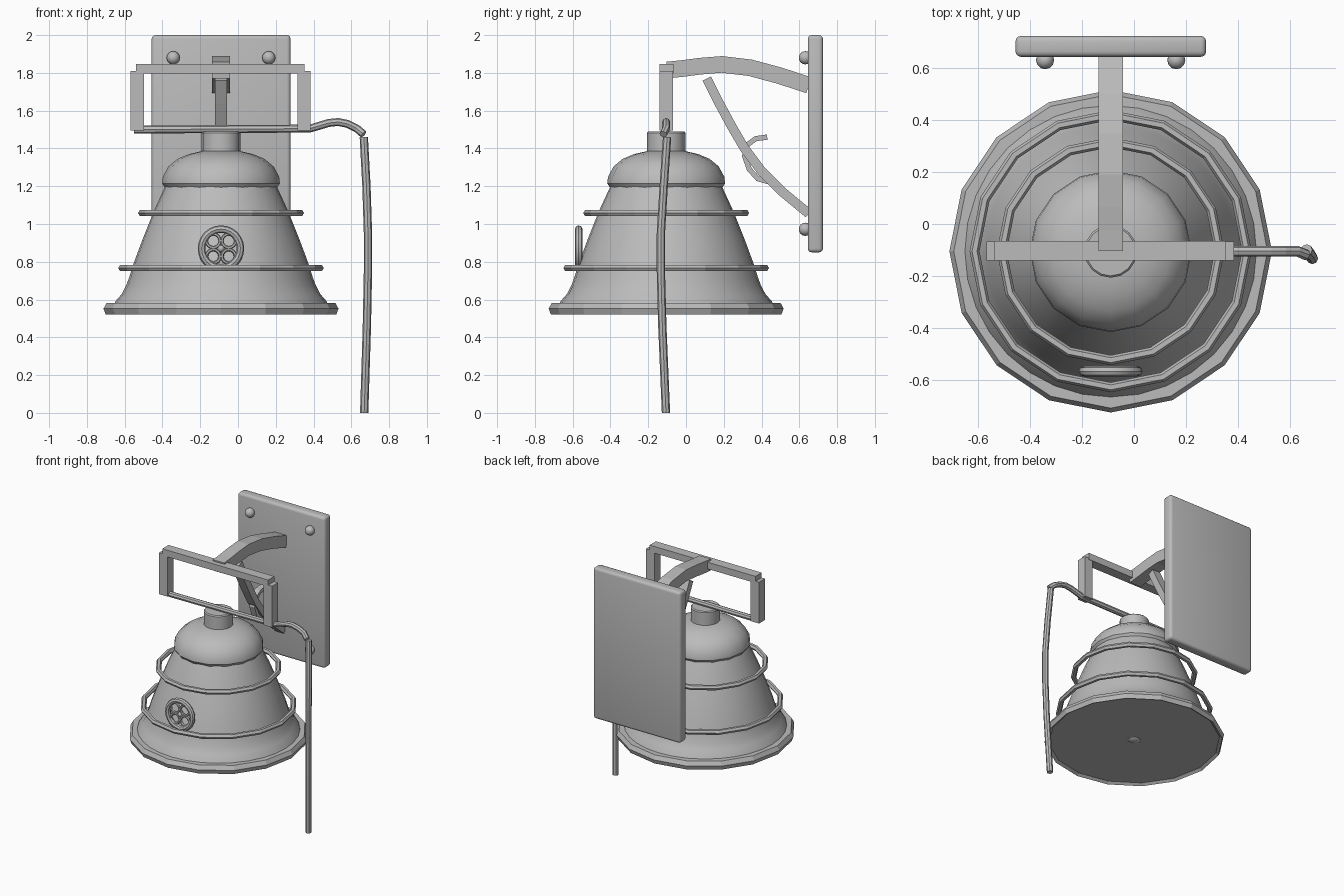
import bpy, bmesh, math
from mathutils import Vector

if "Cube" in bpy.data.objects:
    bpy.data.objects.remove(bpy.data.objects["Cube"])

CX, CY = -0.09, -0.105          # bell axis
metal = bpy.data.materials.new("grey_metal")
metal.diffuse_color = (0.5, 0.5, 0.5, 1)
metal.use_nodes = True
metal.node_tree.nodes["Principled BSDF"].inputs["Base Color"].default_value = metal.diffuse_color


def finish(name, bm, smooth=None):
    bmesh.ops.recalc_face_normals(bm, faces=bm.faces)
    me = bpy.data.meshes.new(name)
    bm.to_mesh(me)
    bm.free()
    ob = bpy.data.objects.new(name, me)
    bpy.context.collection.objects.link(ob)
    me.materials.append(metal)
    if smooth:
        bpy.ops.object.select_all(action='DESELECT')
        ob.select_set(True)
        bpy.context.view_layer.objects.active = ob
        bpy.ops.object.shade_smooth_by_angle(angle=math.radians(smooth))
    return ob


def skin(bm, rings, cap=True, loop=False):
    """Bridge a list of equal vertex loops."""
    vs = [[bm.verts.new(p) for p in r] for r in rings]
    n = len(vs[0])
    for i in range(len(vs) if loop else len(vs) - 1):
        a, b = vs[i], vs[(i + 1) % len(vs)]
        for j in range(n):
            k = (j + 1) % n
            bm.faces.new((a[j], a[k], b[k], b[j]))
    if cap and not loop:
        bm.faces.new(vs[0])
        bm.faces.new(vs[-1])


def lathe(name, profile, n, smooth=None):
    bm = bmesh.new()
    skin(bm, [[(CX + r * math.cos(2 * math.pi * j / n), CY + r * math.sin(2 * math.pi * j / n), z)
               for j in range(n)] for r, z in profile])
    return finish(name, bm, smooth)


def box(name, lo, hi, bevel=0):
    bm = bmesh.new()
    bmesh.ops.create_cube(bm, size=1)
    for v in bm.verts:
        v.co = [l + (c + 0.5) * (h - l) for c, l, h in zip(v.co, lo, hi)]
    if bevel:
        bmesh.ops.bevel(bm, geom=bm.edges[:], offset=bevel, segments=3, profile=0.5, affect='EDGES')
    return finish(name, bm, 40 if bevel else None)


def sweep(name, pts, section, side, smooth=None):
    """Sweep a (side, normal) section along a path."""
    pts = [Vector(p) for p in pts]
    bm, rings = bmesh.new(), []
    for i, p in enumerate(pts):
        t = (pts[min(i + 1, len(pts) - 1)] - pts[max(i - 1, 0)]).normalized()
        u = Vector(side)
        u = (u - t * u.dot(t)).normalized()
        w = t.cross(u)
        rings.append([p + u * a + w * b for a, b in section])
    skin(bm, rings)
    return finish(name, bm, smooth)


def circle(r, n):
    return [(r * math.cos(2 * math.pi * i / n), r * math.sin(2 * math.pi * i / n)) for i in range(n)]


def rect(w, h):
    return [(-w / 2, -h / 2), (w / 2, -h / 2), (w / 2, h / 2), (-w / 2, h / 2)]


def torus(name, centre, R, r, n, m, axis, smooth=None):
    bm, rings = bmesh.new(), []
    for i in range(n):
        a = 2 * math.pi * i / n
        ring = []
        for x, h in circle(r, m):
            p = ((R + x) * math.cos(a), (R + x) * math.sin(a), h)
            ring.append(Vector(centre) + Vector(p if axis == 'z' else (p[0], p[2], p[1])))
        rings.append(ring)
    skin(bm, rings, loop=True)
    return finish(name, bm, smooth)


def ball(name, centre, radii):
    bm = bmesh.new()
    bmesh.ops.create_uvsphere(bm, u_segments=12, v_segments=8, radius=1)
    for v in bm.verts:
        v.co = [c + r * k for c, r, k in zip(centre, radii, v.co)]
    return finish(name, bm, 40)


# Bell
lathe("bell_body", [(0.57, 0.56), (0.56, 0.59), (0.525, 0.63), (0.502, 0.675), (0.485, 0.72), (0.467, 0.78),
                    (0.415, 0.92), (0.355, 1.07), (0.295, 1.2), (0.27, 1.25)], 32, 30)
lathe("bell_rim", [(0.59, 0.535), (0.61, 0.52), (0.622, 0.552), (0.605, 0.583), (0.56, 0.583)], 16)
lathe("bell_dome", [(0.25, 1.17), (0.295, 1.19), (0.312, 1.215), (0.308, 1.25), (0.278, 1.305),
                    (0.23, 1.345), (0.17, 1.37), (0.1, 1.386)], 16, 30)
lathe("bell_neck", [(0.102, 1.36), (0.102, 1.483), (0.095, 1.49)], 16, 30)
torus("upper_hoop", (CX, CY, 1.058), 0.42, 0.019, 16, 6, 'z')
torus("lower_hoop", (CX, CY, 0.767), 0.525, 0.019, 16, 6, 'z')
ball("clapper", (CX, CY, 0.56), (0.06, 0.06, 0.038))

# Round tracery medallion on the front
MY, MZ = -0.568, 0.87
torus("medallion_rim", (CX, MY, MZ), 0.103, 0.02, 24, 8, 'y', 40)
for i in range(4):
    a = math.pi / 4 + i * math.pi / 2
    torus("medallion_foil", (CX + 0.058 * math.cos(a), MY, MZ + 0.058 * math.sin(a)),
          0.036, 0.009, 16, 6, 'y', 40)
ball("medallion_boss", (CX, MY, MZ), (0.018, 0.015, 0.018))

# Wall plate and bolts
box("wall_plate", (-0.457, 0.645, 0.85), (0.278, 0.725, 2.0), 0.02)
for x in (CX - 0.253, CX + 0.253):
    for z in (0.972, 1.88):
        ball("plate_bolt", (x, 0.632, z), (0.035, 0.035, 0.035))

# Curved arm, brace and curl
sweep("support_arm", [(CX, -0.1, 1.815), (CX, -0.02, 1.823), (CX, 0.07, 1.835), (CX, 0.19, 1.845),
                      (CX, 0.34, 1.827), (CX, 0.49, 1.787), (CX, 0.65, 1.735)],
      rect(0.095, 0.088), (1, 0, 0))
sweep("brace", [(CX, 0.11, 1.77), (CX, 0.17, 1.65), (CX, 0.24, 1.52), (CX, 0.31, 1.4),
                (CX, 0.4, 1.28), (CX, 0.51, 1.17), (CX, 0.65, 1.055)],
      rect(0.066, 0.05), (1, 0, 0))
sweep("brace_curl", [(CX, 0.43, 1.46), (CX, 0.37, 1.452), (CX, 0.325, 1.42), (CX, 0.31, 1.36),
                     (CX, 0.335, 1.29), (CX, 0.38, 1.24), (CX, 0.45, 1.22)],
      rect(0.045, 0.028), (1, 0, 0))

# Hanging frame
box("frame_top_bar", (-0.54, -0.14, 1.797), (0.352, -0.065, 1.848))
for x in (-0.568, 0.315):
    box("frame_upright", (x, -0.14, 1.495), (x + 0.07, -0.068, 1.81))

# Pull lever running through the frame, then the hanging rope
sweep("pull_lever", [(-0.55, CY, 1.5), (0.38, CY, 1.505), (0.43, CY, 1.52), (0.48, CY, 1.535),
                     (0.53, CY, 1.54), (0.58, CY, 1.53), (0.63, CY, 1.505), (0.665, CY - 0.015, 1.475)],
      circle(0.021, 8), (0, 1, 0))
sweep("pull_rope", [(0.666, -0.1, 1.46), (0.68, -0.118, 1.2), (0.688, -0.133, 0.95), (0.688, -0.133, 0.75),
                    (0.682, -0.125, 0.45), (0.668, -0.106, 0.0)],
      circle(0.022, 8), (1, 0, 0))
